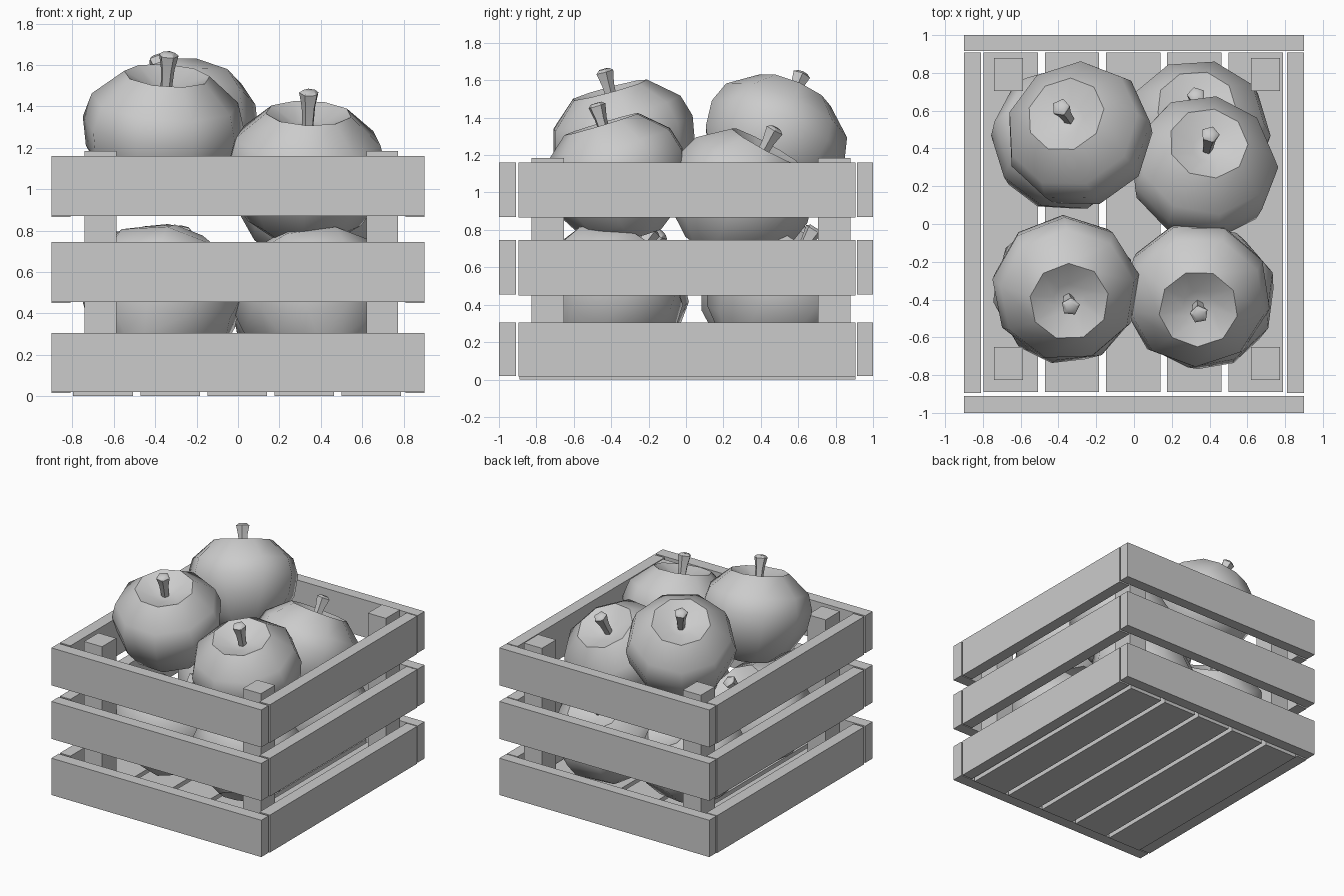
import bpy, bmesh, math
from mathutils import Vector, Matrix

if "Cube" in bpy.data.objects:
    bpy.data.objects.remove(bpy.data.objects["Cube"])


def box(name, x0, x1, y0, y1, z0, z1):
    bm = bmesh.new()
    size = Matrix.Diagonal((x1 - x0, y1 - y0, z1 - z0, 1))
    mid = Matrix.Translation(((x0 + x1) / 2, (y0 + y1) / 2, (z0 + z1) / 2))
    bmesh.ops.create_cube(bm, size=1, matrix=mid @ size)
    return finish(bm, name)


def finish(bm, name):
    bmesh.ops.recalc_face_normals(bm, faces=bm.faces)
    me = bpy.data.meshes.new(name)
    bm.to_mesh(me)
    bm.free()
    ob = bpy.data.objects.new(name, me)
    bpy.context.collection.objects.link(ob)
    return ob


def lathe(bm, profile, sides):
    """Revolve (radius, z) points; radius 0 closes with a single vertex."""
    rings = []
    for r, z in profile:
        n = sides if r else 1
        rings.append([bm.verts.new((r * math.cos(math.tau * i / sides),
                                    r * math.sin(math.tau * i / sides), z)) for i in range(n)])
    for a, b in zip(rings, rings[1:]):
        for i in range(sides):
            j = (i + 1) % sides
            quad = [a[i % len(a)], a[j % len(a)], b[j % len(b)], b[i % len(b)]]
            bm.faces.new(list(dict.fromkeys(quad)))


FRUIT = [(0, -.27), (.15, -.32), (.28, -.23), (.37, -.08), (.395, .06),
         (.36, .18), (.21, .31), (.08, .25), (0, .24)]
STEM = [(0, .22), (.027, .22), (.035, .34), (.05, .41), (.03, .425), (0, .425)]


def fruit(name, centre, axis, spin):
    turn = Vector((0, 0, 1)).rotation_difference(Vector(axis)).to_matrix().to_4x4()
    for part, profile, sides in ((name, FRUIT, 9), (name + "_stem", STEM, 5)):
        bm = bmesh.new()
        lathe(bm, profile, sides)
        ob = finish(bm, part)
        ob.matrix_world = Matrix.Translation(centre) @ turn @ Matrix.Rotation(spin, 4, 'Z')
        bpy.ops.object.select_all(action='DESELECT')
        ob.select_set(True)
        bpy.context.view_layer.objects.active = ob
        bpy.ops.object.shade_smooth_by_angle(angle=math.radians(44))


# Crate walls: three rows of boards
for row, (z0, z1) in enumerate(((.02, .305), (.455, .745), (.87, 1.16))):
    box(f"front_board_{row}", -.9, .9, -1, -.91, z0, z1)
    box(f"back_board_{row}", -.9, .9, .915, 1, z0, z1)
    for side, x in (("left", -.855), ("right", .855)):
        box(f"{side}_board_{row}", x - .045, x + .045, -.895, .907, z0 - .005, z1)

# Floor slats
for i in range(5):
    x = -.652 + i * .324
    box(f"floor_slat_{i}", x - .144, x + .144, -.89, .907, 0, .09)

# Corner posts
for x in (-.665, .697):
    for y in (-.738, .792):
        box("corner_post", x - .077, x + .077, y - .087, y + .087, .06, 1.185)

# Fruit: upper and lower layer
fruit("upper_front_left_fruit", (-.365, -.33, 1.25), (.03, -.11, .405), .2)
fruit("upper_front_right_fruit", (.33, -.36, 1.07), (.015, -.12, .4), .5)
fruit("upper_back_left_fruit", (-.28, .46, 1.265), (-.11, .16, .37), .1)
fruit("upper_back_right_fruit", (.365, .28, .975), (.04, .2, .37), .0)
fruit("lower_front_left_fruit", (-.37, -.38, .46), (.1, .24, .32), .4)
fruit("lower_front_right_fruit", (.37, -.41, .46), (-.08, .22, .32), .3)
fruit("lower_back_left_fruit", (-.38, .43, .46), (.12, .2, .33), .2)
fruit("lower_back_right_fruit", (.33, .47, .45), (0, .2, .33), .6)
